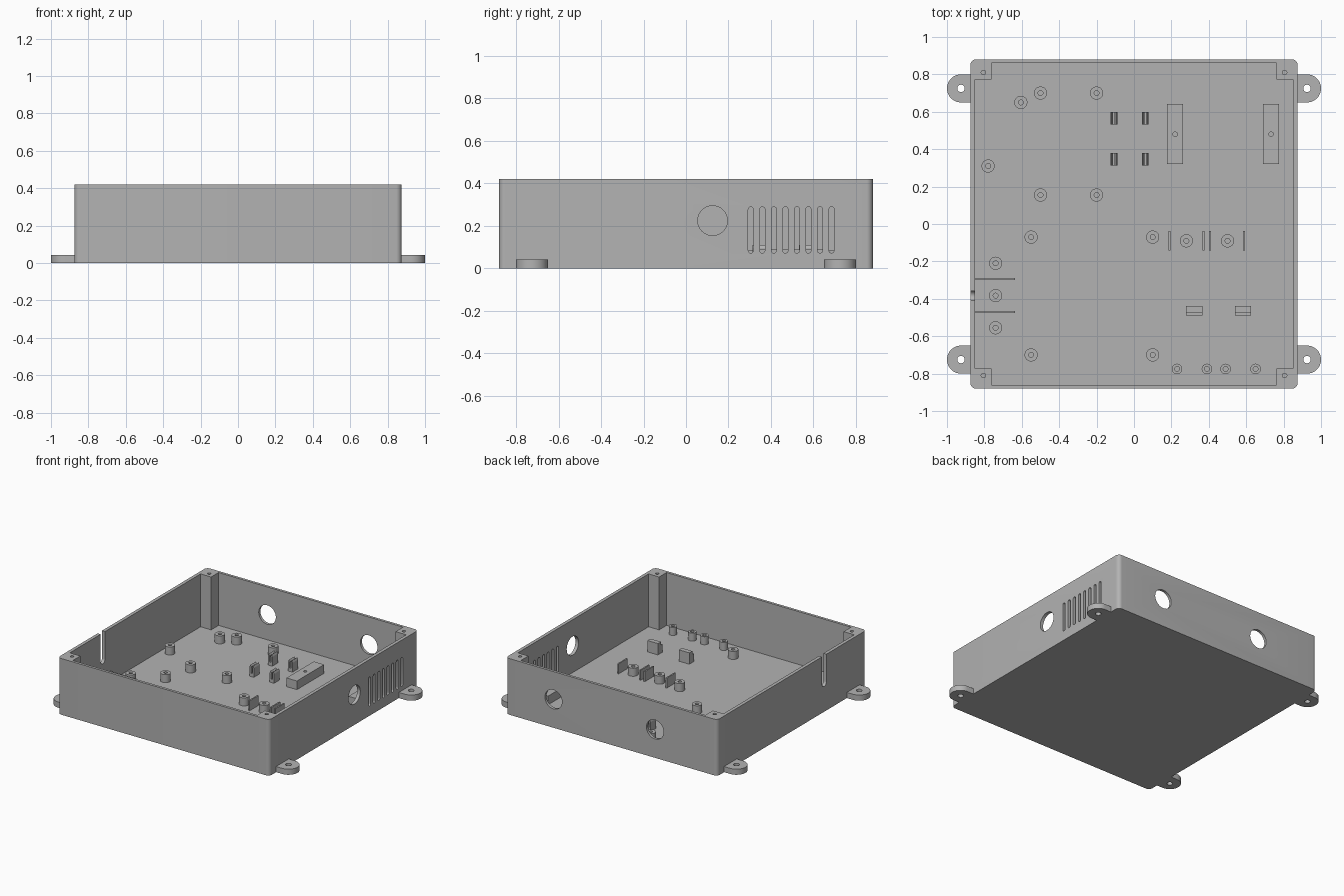
import bpy, bmesh, math
from mathutils import Matrix

cube = bpy.data.objects.get("Cube")
if cube:
    bpy.data.objects.remove(cube)

grey = bpy.data.materials.new("matte grey plastic")
grey.use_nodes = True
GREY = (0.45, 0.45, 0.45, 1)
grey.diffuse_color = GREY
grey.node_tree.nodes["Principled BSDF"].inputs["Base Color"].default_value = GREY

HX, HY, TOP, FLOOR = 0.875, 0.88, 0.42, 0.025
SINK = FLOOR - 0.01          # interior parts start slightly inside the floor
# Extrusion axes: local (u, v, depth) to world
AXES = {"Z": Matrix.Identity(3),
        "X": Matrix(((0, 0, 1), (1, 0, 0), (0, 1, 0))),
        "Y": Matrix(((1, 0, 0), (0, 0, 1), (0, 1, 0)))}


def finish(name, bm):
    bmesh.ops.recalc_face_normals(bm, faces=bm.faces)
    mesh = bpy.data.meshes.new(name)
    bm.to_mesh(mesh)
    bm.free()
    mesh.materials.append(grey)
    ob = bpy.data.objects.new(name, mesh)
    bpy.context.collection.objects.link(ob)
    return ob


def prism(name, outline, d0, d1, axis="Z"):
    """Extrude a 2D outline between two depths along an axis."""
    bm = bmesh.new()
    m = AXES[axis]
    low = [bm.verts.new(m @ Matrix.Translation((u, v, d0)).translation) for u, v in outline]
    high = [bm.verts.new(m @ Matrix.Translation((u, v, d1)).translation) for u, v in outline]
    bm.faces.new(low)
    bm.faces.new(high)
    for i in range(len(low)):
        j = (i + 1) % len(low)
        bm.faces.new((low[i], low[j], high[j], high[i]))
    return finish(name, bm)


def arc(cx, cy, r, start, end, n=12):
    angles = [math.radians(start + (end - start) * i / n) for i in range(n + 1)]
    return [(cx + r * math.cos(a), cy + r * math.sin(a)) for a in angles]


def circle(cx, cy, r, n=32):
    return arc(cx, cy, r, 0, 360, n)[:-1]


def rect(x0, x1, y0, y1):
    return [(x0, y0), (x1, y0), (x1, y1), (x0, y1)]


def cut(target, cutters):
    """Subtract the cutters, bake the result and remove the cutters."""
    for c in cutters:
        c.hide_render = True
        mod = target.modifiers.new("cut", "BOOLEAN")
        mod.operation, mod.solver, mod.object = "DIFFERENCE", "EXACT", c
    deps = bpy.context.evaluated_depsgraph_get()
    mesh = bpy.data.meshes.new_from_object(target.evaluated_get(deps))
    target.modifiers.clear()
    target.data = mesh
    for c in cutters:
        bpy.data.objects.remove(c)


def smooth(ob):
    bpy.ops.object.select_all(action="DESELECT")
    ob.select_set(True)
    bpy.context.view_layer.objects.active = ob
    bpy.ops.object.shade_smooth_by_angle(angle=math.radians(30))


# Open case: rounded outside, cavity stepping around four corner posts
r = 0.03
outer = []
for sx, sy, a in ((1, 1, 0), (-1, 1, 90), (-1, -1, 180), (1, -1, 270)):
    outer += arc(sx * (HX - r), sy * (HY - r), r, a, a + 90, 8)
case = prism("case", outer, 0, TOP)

wx, wy, px, py = 0.85, 0.86, 0.763, 0.772
cavity = [(wx, -py), (wx, py), (px, py), (px, wy), (-px, wy), (-px, py),
          (-wx, py), (-wx, -py), (-px, -py), (-px, -wy), (px, -wy), (px, -py)]
cutters = [prism("cavity_cutter", cavity, FLOOR, 0.6)]

# Screw holes in the corner posts
for sx in (-1, 1):
    for sy in (-1, 1):
        cutters.append(prism("screw_cutter", circle(sx * 0.805, sy * 0.81, 0.012, 16), 0.25, 0.6))

# Round ports in the right and back walls
cutters.append(prism("side_port_cutter", circle(0.125, 0.225, 0.07), 0.8, 1, "X"))
for x in (-0.36, 0.48):
    cutters.append(prism("back_port_cutter", circle(x, 0.212, 0.071), 0.8, 1, "Y"))

# Row of vent slots with round ends
for i in range(8):
    y, w = 0.305 + i * 0.0543, 0.012
    slot = arc(y, 0.278, w, 0, 180, 8) + arc(y, 0.084, w, 180, 360, 8)
    cutters.append(prism("vent_cutter", slot, 0.8, 1, "X"))

# Cable notch, open at the rim of the left-hand wall
notch = [(-0.357, 0.6), (-0.409, 0.6)] + arc(-0.383, 0.215, 0.026, 180, 360, 10)
cutters.append(prism("notch_cutter", notch, -1, -0.8, "X"))
cut(case, cutters)
smooth(case)

# Mounting ears with bolt holes
for sx in (-1, 1):
    for sy in (-1, 1):
        cx, cy = sx * 0.925, sy * 0.725
        ear_line = arc(cx, cy, 0.075, -90, 90, 20) if sx > 0 else arc(cx, cy, 0.075, 90, 270, 20)
        ear_line += [(sx * 0.86, cy + sx * 0.075), (sx * 0.86, cy - sx * 0.075)]
        ear = prism("mounting_ear", ear_line, 0, 0.042)
        cut(ear, [prism("bolt_cutter", circle(cx, cy, 0.02, 24), -0.1, 0.1)])
        smooth(ear)


def standoff(name, x, y, radius, top=0.085):
    """Hollow screw boss turned from a profile."""
    bore = 0.013
    profile = [(radius, SINK), (radius, top), (bore, top), (bore, FLOOR + 0.005), (0, FLOOR + 0.005)]
    bm = bmesh.new()
    vs = [bm.verts.new((x + p, y, z)) for p, z in profile]
    es = [bm.edges.new(pair) for pair in zip(vs, vs[1:])]
    bmesh.ops.spin(bm, geom=vs + es, cent=(x, y, 0), axis=(0, 0, 1), angle=math.tau, steps=32)
    bmesh.ops.remove_doubles(bm, verts=bm.verts, dist=0.0001)
    smooth(finish(name, bm))


# Board standoffs, large then small
for x, y in ((-0.605, 0.65), (-0.5, 0.7), (-0.2, 0.7), (-0.78, 0.31), (-0.5, 0.155), (-0.2, 0.155),
             (-0.55, -0.07), (0.1, -0.07), (-0.74, -0.21), (-0.74, -0.383), (-0.74, -0.555),
             (-0.55, -0.7), (0.1, -0.7), (0.28, -0.09), (0.5, -0.09)):
    standoff("standoff", x, y, 0.035)
for x in (0.23, 0.39, 0.49, 0.65):
    standoff("small_standoff", x, -0.775, 0.028)

# Long support blocks with a centre hole
for x in (0.22, 0.733):
    block = prism("support_block", rect(x - 0.043, x + 0.043, 0.32, 0.642), SINK, 0.09)
    cut(block, [prism("block_cutter", circle(x, 0.48, 0.012, 16), 0.04, 0.2)])
    smooth(block)

# Split board clips with flared mouths
for x in (-0.107, 0.06):
    for y in (0.565, 0.347):
        half = [(0.018, SINK), (0.018, 0.095), (0.012, 0.11), (0.004, 0.098), (0.007, 0.085), (0.007, 0.05)]
        outline = [(x + u, v) for u, v in half] + [(x - u, v) for u, v in reversed(half)]
        prism("split_clip", outline, y - 0.033, y + 0.033, "Y")

# Thin upright guide plates
for x in (0.19, 0.371, 0.407, 0.588):
    prism("guide_plate", rect(x - 0.005, x + 0.005, -0.143, -0.037), SINK, 0.1)

# Stepped end stops
for x in (0.322, 0.582):
    step = [(-0.49, SINK), (-0.438, SINK), (-0.438, 0.11), (-0.473, 0.11), (-0.473, 0.085), (-0.49, 0.085)]
    prism("end_stop", step, x - 0.043, x + 0.043, "X")

# Partitions beside the cable notch
for y in (-0.295, -0.471):
    prism("partition", rect(-0.855, -0.635, y - 0.005, y + 0.005), SINK, 0.1)
